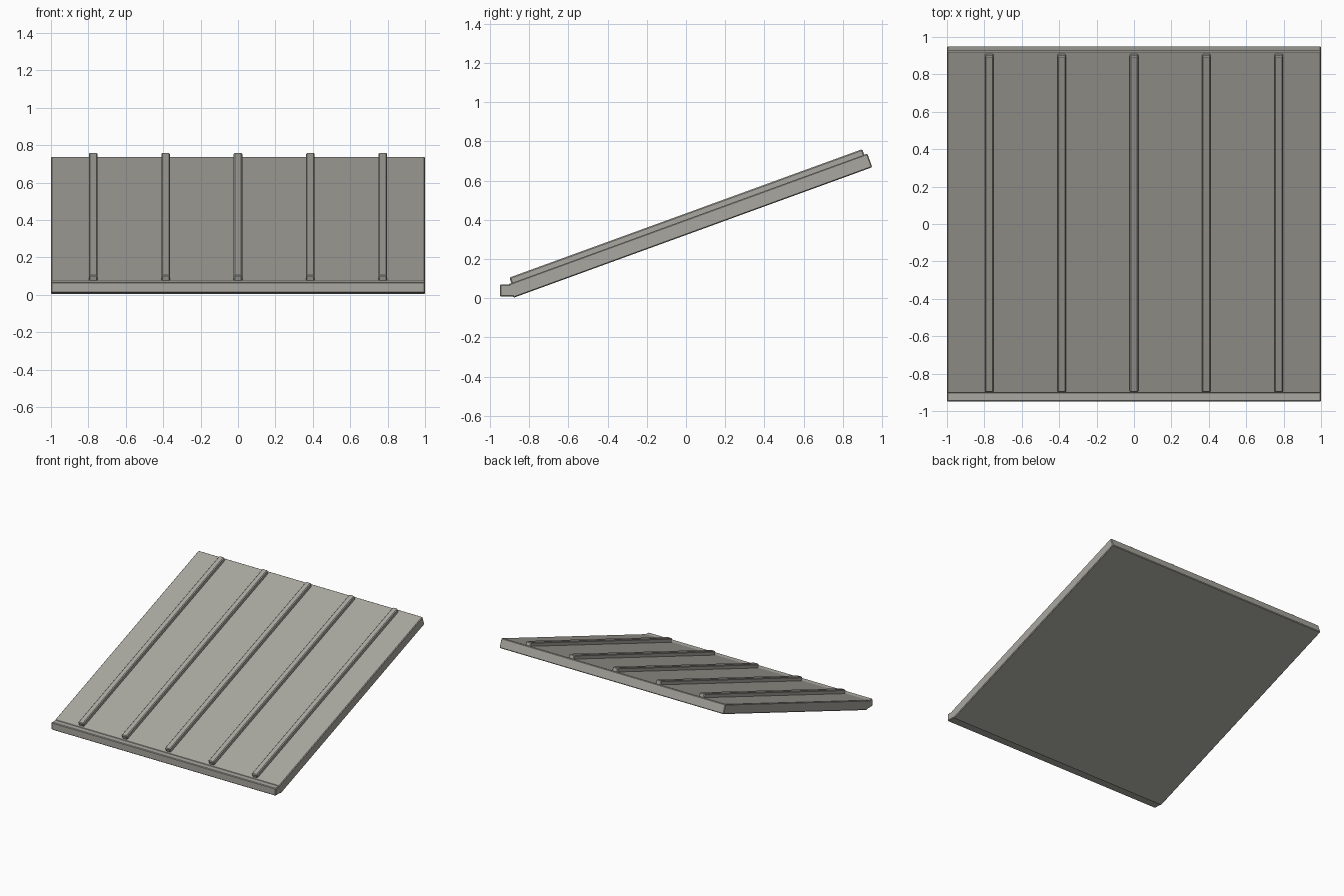
import bpy
from math import radians
from mathutils import Matrix, Vector

default = bpy.data.objects.get("Cube")
if default:
    bpy.data.objects.remove(default, do_unlink=True)

grey = bpy.data.materials.new("warm_grey")
grey.use_nodes = True
colour = (0.40, 0.39, 0.35, 1)
grey.diffuse_color = colour
grey.node_tree.nodes["Principled BSDF"].inputs["Base Color"].default_value = colour


def block(name, low, high, frame=Matrix.Identity(4), bevel=0.005):
    """Box between two corners, with chamfered edges, placed in a frame."""
    low, high = Vector(low), Vector(high)
    bpy.ops.mesh.primitive_cube_add(size=1)
    ob = bpy.context.object
    ob.name = name
    ob.data.transform(Matrix.Translation((low + high) / 2)
                      @ Matrix.Diagonal((*(high - low), 1)))
    ob.matrix_world = frame
    ob.data.materials.append(grey)
    mod = ob.modifiers.new("chamfer", "BEVEL")
    mod.width = bevel
    mod.segments = 1
    return ob


# Slope frame: origin at the low edge, y runs up the slope
slope = Matrix.Translation((0, -0.88, 0)) @ Matrix.Rotation(radians(20), 4, "X")

# Sloping panel
block("panel", (-1, 0, 0.002), (1, 1.949, 0.076), slope)

# Raised battens running up the slope
for i in range(5):
    x = (i - 2) * 0.387
    block(f"batten_{i + 1}", (x - 0.023, 0.016, 0.066),
          (x + 0.023, 1.932, 0.106), slope, 0.006)

# Level lip along the low edge
block("front_lip", (-1, -0.95, 0.009), (1, -0.87, 0.069))
